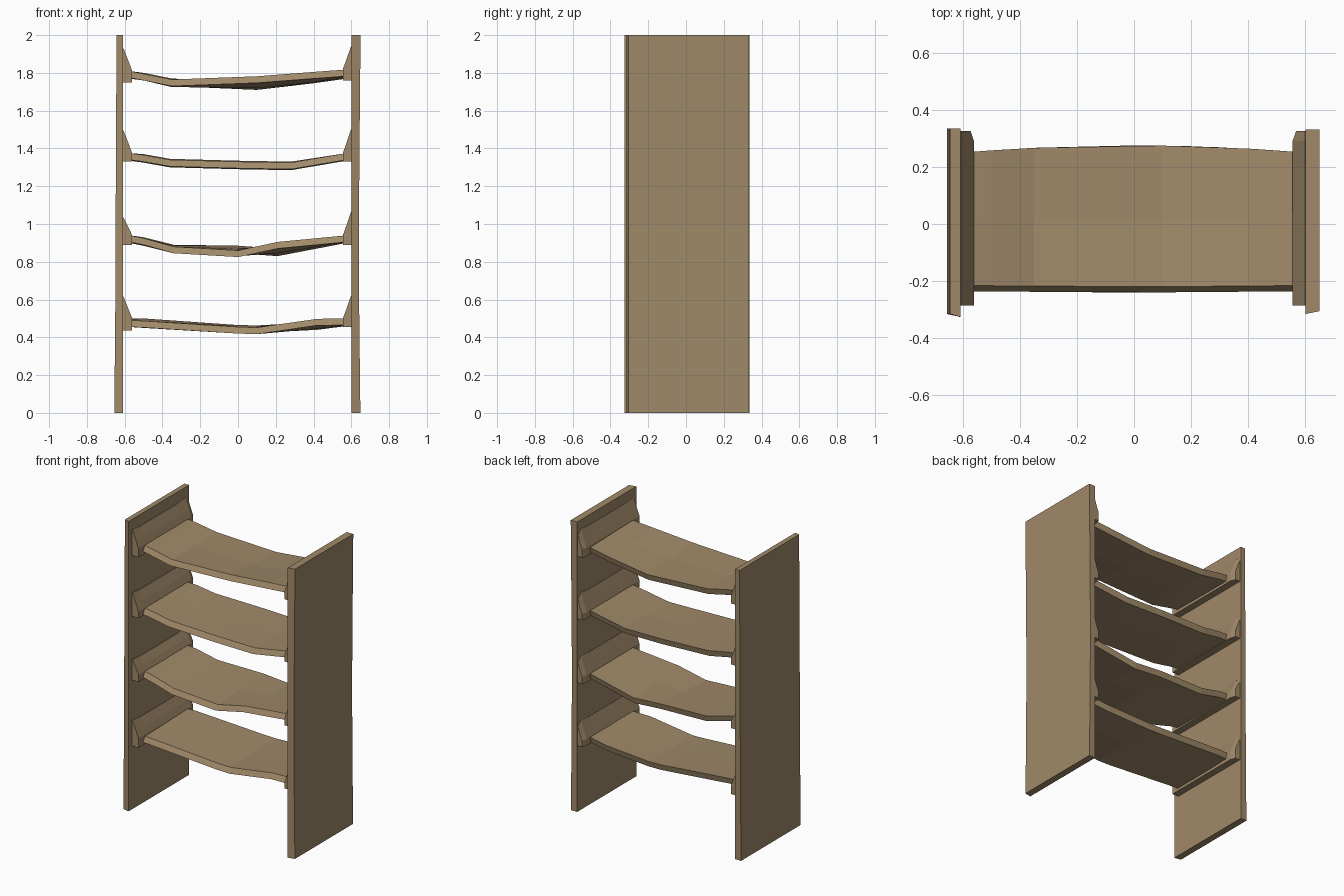
import bpy, bmesh

if "Cube" in bpy.data.objects:
    bpy.data.objects.remove(bpy.data.objects["Cube"])

wood = bpy.data.materials.new("tan wood")
wood.diffuse_color = (0.35, 0.25, 0.14, 1)
wood.use_nodes = True
wood.node_tree.nodes["Principled BSDF"].inputs["Base Color"].default_value = wood.diffuse_color


def finish(bm, name):
    bmesh.ops.recalc_face_normals(bm, faces=bm.faces)
    me = bpy.data.meshes.new(name)
    bm.to_mesh(me)
    bm.free()
    me.materials.append(wood)
    ob = bpy.data.objects.new(name, me)
    bpy.context.collection.objects.link(ob)
    return ob


def loft(name, rings):
    """Skin a list of closed rings of equal length and cap both ends."""
    bm = bmesh.new()
    vs = [[bm.verts.new(p) for p in ring] for ring in rings]
    n = len(vs[0])
    for a, b in zip(vs, vs[1:]):
        for i in range(n):
            j = (i + 1) % n
            bm.faces.new((a[i], a[j], b[j], b[i]))
    bm.faces.new(vs[0])
    bm.faces.new(vs[-1])
    return finish(bm, name)


# Side panels: slightly uneven boards (z, outer x, inner x)
def panel(name, side, levels, y0, y1):
    loft(name, [[(side * xi, y0, z), (side * xo, y0 + 0.01, z),
                 (side * xo, y1, z), (side * xi, y1, z)] for z, xo, xi in levels])


panel("left_side_panel", -1, [(0, .655, .608), (0.5, .650, .608), (1.0, .648, .61),
                              (1.6, .645, .61), (2, .643, .608)], -0.325, 0.335)
panel("right_side_panel", 1, [(0, .648, .60), (0.5, .642, .60), (1.0, .640, .60),
                              (1.6, .645, .60), (2, .649, .60)], -0.315, 0.33)


# Cleats: full-depth supports with a sloping upper face
def cleat(name, side, bottom, shoulder, top):
    wall, nose = (0.612, 0.56) if side < 0 else (0.604, 0.555)
    rings = []
    for y, rise, out in ((-0.285, 0, 0), (-0.20, -0.01, 0), (0.2, -0.01, 0),
                         (0.29, 0, 0), (0.325, -0.03, 0.012)):
        prof = [(wall, bottom), (nose + out, bottom), (nose + out, shoulder),
                (nose + 0.018 + out, shoulder + 0.4 * (top - shoulder)),
                (wall - 0.006, top + rise), (wall, top + rise)]
        rings.append([(side * x, y, z) for x, z in prof])
    loft(name, rings)


# Shelves: sagging boards, stations are (x, front z, middle z, back z) of the top face
shelves = {
    "bottom": [(-.575, .49, .495, .50), (-.50, .487, .49, .50), (0.0, .455, .46, .465),
               (.10, .452, .457, .463), (.42, .498, .485, .48), (.575, .50, .50, .50)],
    "lower": [(-.575, .94, .94, .94), (-.50, .925, .925, .93), (-.34, .88, .885, .89),
              (0.0, .86, .87, .885), (.21, .905, .885, .87), (.575, .94, .94, .94)],
    "upper": [(-.575, 1.375, 1.375, 1.375), (-.50, 1.365, 1.365, 1.37), (-.36, 1.34, 1.34, 1.345),
              (0.0, 1.33, 1.33, 1.335), (.28, 1.325, 1.325, 1.33), (.575, 1.375, 1.375, 1.375)],
    "top": [(-.575, 1.81, 1.81, 1.81), (-.50, 1.795, 1.80, 1.80), (-.35, 1.765, 1.765, 1.77),
            (.10, 1.782, 1.76, 1.75), (.40, 1.805, 1.79, 1.785), (.575, 1.818, 1.815, 1.81)],
}
# Cleat heights: (left bottom, shoulder, top), (right bottom, shoulder, top)
supports = {
    "bottom": ((.435, .50, .615), (.455, .50, .62)),
    "lower": ((.89, .94, 1.035), (.89, .94, 1.065)),
    "upper": ((1.33, 1.375, 1.495), (1.33, 1.375, 1.50)),
    "top": ((1.75, 1.81, 1.93), (1.76, 1.82, 1.94)),
}

THICK = 0.04
for level, stations in shelves.items():
    rings = []
    for x, f, m, b in stations:
        yb = 0.275 - 0.07 * x * x
        yf = -0.232 - 0.008 * (1 - abs(x))
        rings.append([(x, yf + 0.02, f), (x, 0.02, m), (x, yb, b),
                      (x, yb - 0.01, b - THICK), (x, 0.02, m - THICK), (x, yf, f - THICK + 0.005)])
    loft(level + "_shelf", rings)
    cleat(level + "_left_cleat", -1, *supports[level][0])
    cleat(level + "_right_cleat", 1, *supports[level][1])
